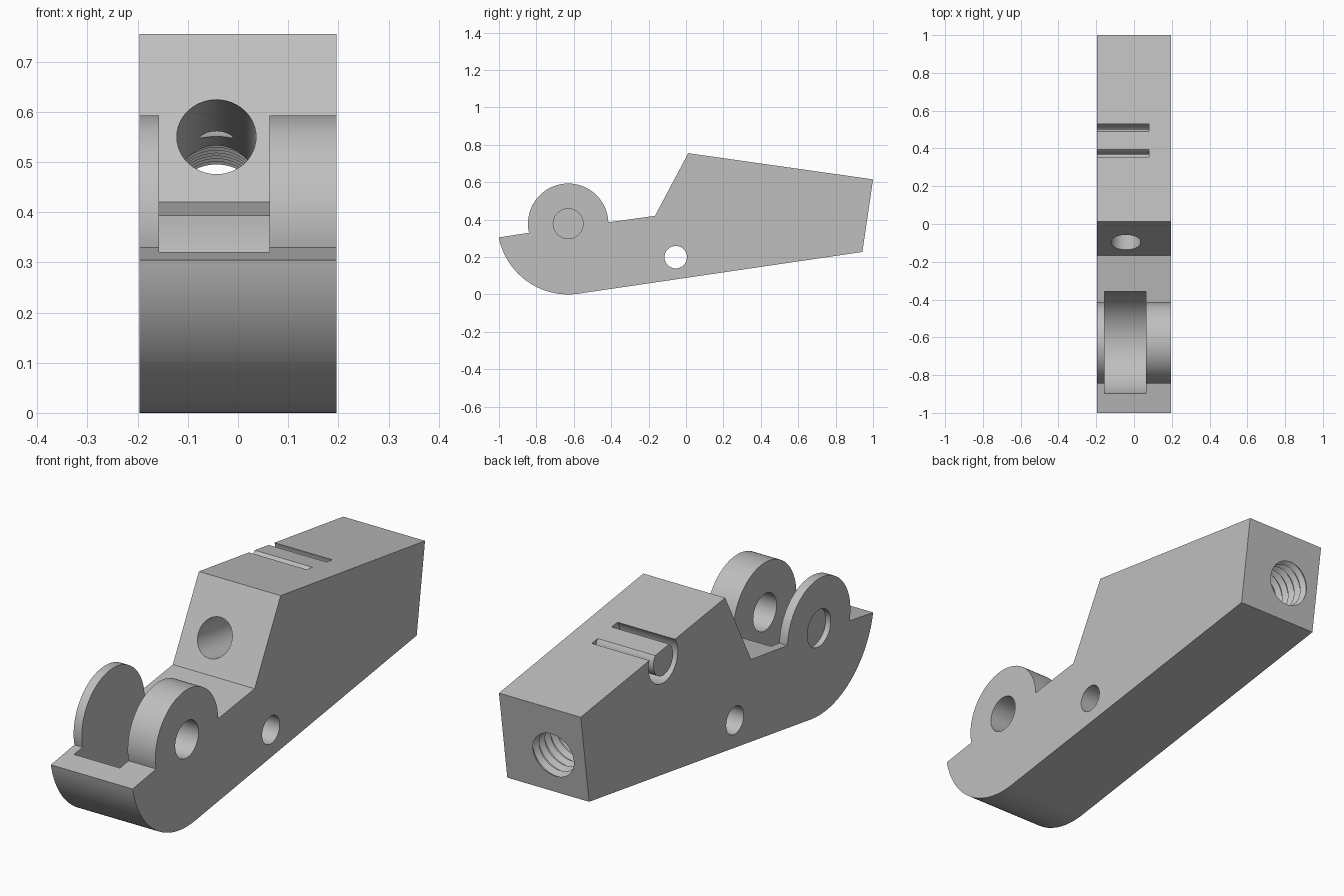
import bpy
import bmesh
from math import sin, cos, radians, pi, atan2
from mathutils import Vector

cube = bpy.data.objects.get("Cube")
if cube:
    bpy.data.objects.remove(cube, do_unlink=True)

grey = bpy.data.materials.new("plain grey")
grey.use_nodes = True
colour = (0.52, 0.52, 0.52, 1)
grey.diffuse_color = colour
grey.node_tree.nodes["Principled BSDF"].inputs["Base Color"].default_value = colour

LEFT, RIGHT = -0.196, 0.196
PIVOT = (-0.63, 0.378)
SLOPE = atan2(-0.14, 0.99)   # pitch of the top face and bore


def arc(centre, radius, start, end, steps):
    """Points (y, z) on an arc, angles in degrees."""
    angles = [radians(start + (end - start) * i / steps) for i in range(steps + 1)]
    return [(centre[0] + radius * cos(a), centre[1] + radius * sin(a)) for a in angles]


def circle(centre, radius, steps=64):
    return arc(centre, radius, 0, 360, steps)[:-1]


def make_object(name, bm):
    bmesh.ops.recalc_face_normals(bm, faces=bm.faces)
    mesh = bpy.data.meshes.new(name)
    bm.to_mesh(mesh)
    bm.free()
    mesh.materials.append(grey)
    obj = bpy.data.objects.new(name, mesh)
    bpy.context.collection.objects.link(obj)
    return obj


def prism(name, profile, x0, x1):
    """Extrude a (y, z) profile along x."""
    bm = bmesh.new()
    face = bm.faces.new([bm.verts.new((x0, y, z)) for y, z in profile])
    result = bmesh.ops.extrude_face_region(bm, geom=[face])
    verts = [v for v in result["geom"] if isinstance(v, bmesh.types.BMVert)]
    bmesh.ops.translate(bm, verts=verts, vec=(x1 - x0, 0, 0))
    return make_object(name, bm)


def lathe(name, profile, origin, sides=48):
    """Revolve (distance, radius) pairs around the sloping bore axis."""
    axis = Vector((0, cos(SLOPE), sin(SLOPE)))
    up = Vector((0, -sin(SLOPE), cos(SLOPE)))
    side = Vector((1, 0, 0))
    bm = bmesh.new()
    rings = []
    for t, r in profile:
        rings.append([bm.verts.new(origin + axis * t
                                   + (side * cos(a) + up * sin(a)) * r)
                      for a in (2 * pi * i / sides for i in range(sides))])
    for low, high in zip(rings, rings[1:]):
        for i in range(sides):
            j = (i + 1) % sides
            bm.faces.new((low[i], low[j], high[j], high[i]))
    bm.faces.new(rings[0])
    bm.faces.new(rings[-1])
    return make_object(name, bm)


def cut(target, cutter):
    mod = target.modifiers.new("cut", "BOOLEAN")
    mod.operation = "DIFFERENCE"
    mod.solver = "EXACT"
    mod.object = cutter
    bpy.context.view_layer.objects.active = target
    bpy.ops.object.modifier_apply(modifier=mod.name)
    bpy.data.objects.remove(cutter, do_unlink=True)


# Body: rounded nose, round hinge ears and wedge-shaped handle
outline = arc(PIVOT, 0.378, 191.2, 278.2, 32)
outline += [(0.943, 0.227), (1, 0.615), (0.012, 0.755), (-0.166, 0.42)]
outline += arc(PIVOT, 0.215, 2, 193, 48)
body = prism("lever_body", outline, LEFT, RIGHT)

# Round slot between the thin and thick hinge ears
cut(body, prism("ear_slot", circle(PIVOT, 0.274, 96), -0.157, 0.063))

# Pin hole through the thick ear, blind recess in the thin ear
cut(body, prism("thick_ear_hole", circle(PIVOT, 0.08), 0.0, 0.3))
cut(body, prism("thin_ear_recess", circle(PIVOT, 0.08), -0.3, -0.172))

# Cross hole through the body
cut(body, prism("cross_hole", circle((-0.055, 0.199), 0.06), -0.3, 0.3))

# Lengthwise bore with a threaded rear section
PITCH, MINOR, MAJOR = 0.04, 0.092, 0.11
bore = [(-0.2, 0.079), (0.68, 0.079)]
for i in range(11):
    t = 0.681 + i * PITCH
    bore += [(t, MINOR), (t + PITCH * 0.45, MAJOR), (t + PITCH * 0.6, MAJOR)]
cut(body, lathe("threaded_bore", bore, Vector((-0.043, -0.097, 0.55))))

# U-shaped groove sunk from the side, leaving a round tongue
groove_centre = (0.436, 0.648)
groove = arc(groove_centre, 0.1, 67, -247, 48) + arc(groove_centre, 0.067, -247, 67, 48)
cut(body, prism("clip_groove", groove, -0.3, 0.08))

# Smooth the round walls, keep edges crisp
bpy.ops.object.select_all(action="DESELECT")
body.select_set(True)
bpy.context.view_layer.objects.active = body
bpy.ops.object.shade_smooth_by_angle(angle=radians(25))
